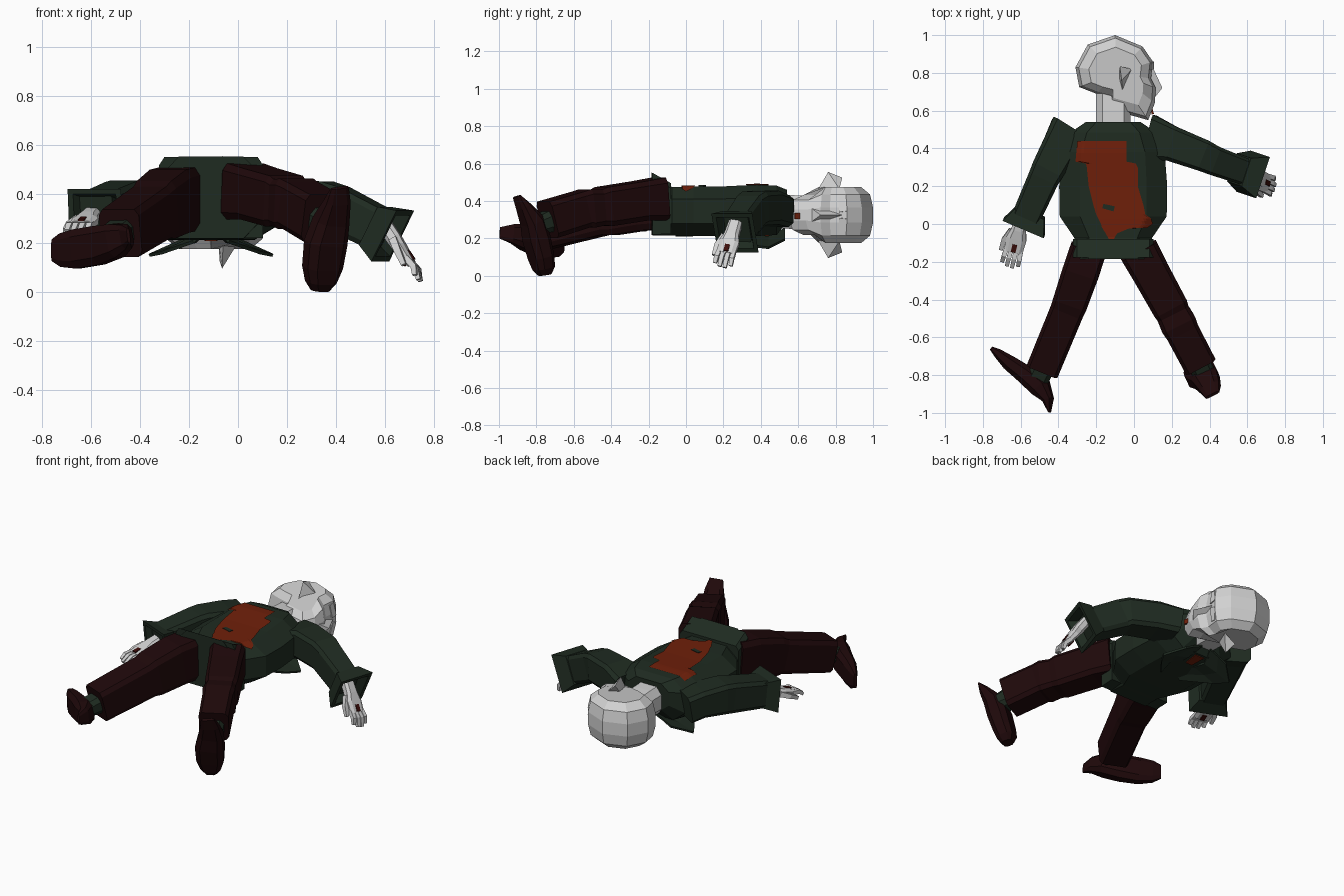
import bpy, bmesh, math
from mathutils import Vector
from mathutils.bvhtree import BVHTree

if "Cube" in bpy.data.objects:
    bpy.data.objects.remove(bpy.data.objects["Cube"])


def material(name, rgb):
    m = bpy.data.materials.new(name)
    m.diffuse_color = (*rgb, 1)
    m.use_nodes = True
    m.node_tree.nodes["Principled BSDF"].inputs["Base Color"].default_value = m.diffuse_color
    return m


COAT = material("dark green cloth", (0.0135, 0.024, 0.015))
TROUSER = material("dark maroon cloth", (0.0135, 0.0025, 0.003))
SKIN = material("pale grey", (0.64, 0.64, 0.64))
STAIN = material("rust red", (0.16, 0.014, 0.003))
WOUND = material("deep red", (0.045, 0.004, 0.003))


def mesh_object(name, verts, faces, mat):
    me = bpy.data.meshes.new(name)
    me.from_pydata(verts, [], faces)
    bm = bmesh.new()
    bm.from_mesh(me)
    bmesh.ops.recalc_face_normals(bm, faces=bm.faces)
    bm.to_mesh(me)
    bm.free()
    me.materials.append(mat)
    ob = bpy.data.objects.new(name, me)
    bpy.context.collection.objects.link(ob)
    return ob


def skin(name, rings, mat):
    """Join a stack of equal rings and cap both ends."""
    n = len(rings[0])
    verts = [p for r in rings for p in r]
    faces = [(i * n + j, i * n + (j + 1) % n, (i + 1) * n + (j + 1) % n, (i + 1) * n + j)
             for i in range(len(rings) - 1) for j in range(n)]
    faces += [tuple(range(n)), tuple(range(len(verts) - n, len(verts)))]
    return mesh_object(name, verts, faces, mat)


OCT = [(1, .5), (.62, 1), (-.62, 1), (-1, .5), (-1, -.5), (-.62, -1), (.62, -1), (1, -.5)]
SQ = [(1, .75), (.8, 1), (-.8, 1), (-1, .75), (-1, -.75), (-.8, -1), (.8, -1), (1, -.75)]
BOX = [(1, 1), (-1, 1), (-1, -1), (1, -1)]


def loft(name, path, mat, up=(0, 0, 1), section=OCT, axis=None):
    """path: (centre, half width, half height) stations."""
    c = [Vector(p[0]) for p in path]
    rings = []
    for i, (p, w, h) in enumerate(path):
        d = Vector(axis) if axis else c[min(i + 1, len(c) - 1)] - c[max(i - 1, 0)]
        d.normalize()
        s = d.cross(Vector(up)).normalized()
        u = s.cross(d)
        rings.append([c[i] + s * a * w + u * b * h for a, b in section])
    return skin(name, rings, mat)


# coat body, from flared hem to collar
cx = -0.11
coat = loft("coat_body", [
    ((cx, -.185, .385), .212, .168), ((cx, -.10, .35), .208, .135),
    ((cx, -.075, .345), .205, .13), ((cx, .04, .345), .283, .132),
    ((cx, .20, .345), .286, .133), ((cx, .38, .35), .272, .137),
    ((cx, .485, .35), .225, .132), ((cx, .54, .375), .145, .085)],
    COAT, axis=(0, 1, 0))
loft("hem_band", [((cx, -.178, .385), .212, .165), ((cx, -.08, .36), .212, .135)],
     COAT, axis=(0, 1, 0), section=[(1, .8), (.9, 1), (-.9, 1), (-1, .8), (-1, -1), (1, -1)])

# lapels hanging open underneath, with a small stain between them
for s, side in ((-1, "left"), (1, "right")):
    rings = []
    for y, a, b, z in ((.53, .03, .15, .20), (.44, .06, .25, .155), (.36, .05, .20, .165), (.20, .02, .07, .21)):
        m = (a + b) / 2
        rings.append([(cx + s * p, y, q) for p, q in (
            (a, z + .045), (m, z + .02), (b, z - .012), (b + .005, z), (m, z + .032), (a, z + .057))])
    skin(side + "_lapel", rings, COAT)
loft("chest_stain", [((cx, .37, .211), .022, .004), ((cx, .47, .216), .032, .004)], STAIN, section=BOX)

# stain: thin sheet laid on the back of the coat
tree = BVHTree.FromPolygons([v.co for v in coat.data.vertices],
                            [tuple(p.vertices) for p in coat.data.polygons])
edges = [(.44, -.30, -.04), (.33, -.31, -.04), (.32, -.255, .01), (.30, -.25, .02), (.20, -.24, .02),
         (.10, -.215, .05), (.05, -.20, .06), (.03, -.19, .09), (.0, -.175, .10), (-.02, -.17, .07),
         (-.025, -.165, -.03), (-.05, -.15, -.09), (-.085, -.13, -.11)]
rows = []
for (y0, l0, r0), (y1, l1, r1) in zip(edges, edges[1:]):
    k = max(1, round((y0 - y1) / .015))
    rows += [(y0 + (y1 - y0) * t / k, l0 + (l1 - l0) * t / k, r0 + (r1 - r0) * t / k) for t in range(k)]
rows.append(edges[-1])
N = 20
pts = []
for y, l, r in rows:
    for j in range(N + 1):
        x = l + (r - l) * j / N
        hit = tree.ray_cast(Vector((x, y, 2)), Vector((0, 0, -1)))[0]
        pts.append((x, y, (hit.z if hit else .45) + .006))
quads = [(i * (N + 1) + j, (i + 1) * (N + 1) + j, (i + 1) * (N + 1) + j + 1, i * (N + 1) + j + 1)
         for i in range(len(rows) - 1) for j in range(N)]
stain = mesh_object("back_stain", pts, quads, STAIN)
if stain.data.polygons[0].normal.z < 0:
    stain.data.flip_normals()
loft("stain_hole", [((-.165, .095, .482), .012, .004), ((-.105, .08, .482), .014, .004)], COAT, section=BOX)

# neck and head (turned sideways, so the profile lies in the xy plane)
loft("neck", [((cx, .45, .345), .095, .09), ((cx, .60, .34), .09, .09), ((cx, .74, .33), .09, .09)], SKIN)
profile = [(-.10, 1.0), (-.245, .95), (-.31, .83), (-.29, .725), (-.20, .69), (-.12, .67), (-.12, .605),
           (.075, .55), (.11, .64), (.115, .72), (.09, .77), (.10, .86), (.045, .94)]
mid = Vector((-.09, .80))
rings = []
for dz, k in ((-.15, .68), (-.11, .92), (-.04, 1), (.04, 1), (.11, .92), (.15, .68)):
    ring = []
    for p in profile:
        q = mid + (Vector(p) - mid) * k
        ring.append((q.x, q.y, .325 + dz * (.72 if p[1] < .66 else 1)))
    rings.append(ring)
skin("head", rings, SKIN)
mesh_object("nose", [(.09, .85, .325), (.15, .72, .325), (.09, .645, .27), (.09, .645, .38)],
            [(0, 1, 2), (0, 3, 1), (1, 3, 2), (0, 2, 3)], SKIN)
for s, side in ((1, "upper"), (-1, "lower")):
    z = lambda d: .325 + s * d
    mesh_object(side + "_ear", [(-.01, .82, z(.14)), (-.06, .69, z(.11)), (-.075, .835, z(.20)),
                                (-.065, .76, z(.23)), (-.08, .76, z(.11))],
                [(0, 2, 3), (0, 3, 1), (1, 3, 4), (4, 3, 2), (0, 4, 2), (0, 1, 4)], SKIN)
    # brow ridge over each eye
    loft(side + "_brow", [((.085, .84, z(.015)), .02, .02), ((.07, .83, z(.095)), .015, .02)],
         SKIN, up=(1, 0, 0), section=BOX)
loft("mouth", [((.096, .595, .305), .014, .006), ((.096, .595, .335), .014, .006)],
     STAIN, up=(1, .3, 0), section=BOX)

# sleeves
loft("left_sleeve", [((-.335, .50, .345), .112, .085), ((-.385, .42, .36), .097, .085),
                     ((-.455, .29, .36), .088, .095), ((-.475, .25, .355), .083, .095),
                     ((-.58, .015, .32), .076, .085)], COAT, section=SQ)
loft("right_sleeve", [((.08, .455, .345), .125, .085), ((.20, .425, .365), .093, .09),
                      ((.36, .365, .36), .084, .09), ((.40, .345, .345), .078, .09),
                      ((.59, .275, .25), .070, .085)], COAT, section=SQ)


def cuff(name, end, axis, w, h):
    e, a = Vector(end), Vector(axis).normalized()
    loft(name, [(e - a * .09, w * .68, h * .75), (e, w, h), (e, w * .8, h * .8),
                (e - a * .07, w * .55, h * .55)], COAT, axis=axis, section=BOX)


cuff("left_cuff", (-.583, -.02, .315), (-.39, -.92, -.1), .118, .105)
cuff("right_cuff", (.632, .262, .228), (.84, -.28, -.46), .115, .117)


def hand(name, wrist, tip, normal, thumb):
    """Palm, four two-part fingers, a thumb and a wound plate."""
    o, t = Vector(wrist), Vector(tip)
    d = (t - o).normalized()
    L = (t - o).length
    s = d.cross(Vector(normal)).normalized()
    u = s.cross(d)
    at = lambda a, b, c=0: o + d * L * a + s * b + u * c
    loft(name + "_palm", [(at(-.25, 0), .036, .03), (at(.1, 0), .04, .03), (at(.3, 0), .054, .026),
                          (at(.62, 0), .05, .018)], SKIN, up=u)
    for i in range(4):
        b = (i - 1.5) * .026
        e = 1 - .07 * abs(i - 1.4)
        loft(f"{name}_finger_{i + 1}", [(at(.55, b), .012, .013), (at(.75, b * 1.08, .008), .012, .012),
                                        (at(e, b * 1.12, -.008), .010, .009)], SKIN, up=u, section=BOX)
    loft(name + "_thumb", [(at(.15, thumb * .035), .018, .016), (at(.4, thumb * .062, -.01), .014, .014),
                           (at(.65, thumb * .066, -.02), .01, .01)], SKIN, up=u, section=BOX)
    for c in (.022, -.024):
        loft(name + "_wound", [(at(.42, 0, c), .013, .004), (at(.6, 0, c), .013, .004)],
             WOUND, up=u, section=BOX)


hand("left_hand", (-.605, -.01, .305), (-.662, -.235, .25), (0, 0, 1), 1)
hand("right_hand", (.625, .25, .235), (.752, .19, .045), (.8, -.1, .5), 1)

# trouser legs, with folds around the knee
loft("left_leg", [((-.24, -.13, .38), .097, .13), ((-.28, -.25, .37), .098, .13),
                  ((-.335, -.41, .335), .093, .12), ((-.35, -.45, .325), .09, .108),
                  ((-.48, -.765, .24), .088, .10)], TROUSER, section=SQ)
loft("right_leg", [((.025, -.14, .41), .105, .115), ((.085, -.25, .40), .10, .105),
                   ((.19, -.44, .37), .096, .105), ((.205, -.47, .365), .09, .096),
                   ((.235, -.53, .36), .096, .103), ((.25, -.56, .355), .09, .097),
                   ((.345, -.74, .30), .088, .10)], TROUSER, section=SQ)

# socks and shoes (the left lies outward, the right points down)
loft("left_sock", [((-.46, -.72, .25), .06, .06), ((-.52, -.84, .22), .06, .045)], COAT)
loft("right_sock", [((.33, -.71, .30), .06, .06), ((.385, -.82, .26), .06, .045)], COAT)
loft("left_shoe", [((-.447, -.996, .23), .03, .006), ((-.455, -.93, .225), .05, .028),
                   ((-.495, -.865, .21), .07, .055), ((-.57, -.80, .19), .08, .05),
                   ((-.66, -.735, .175), .08, .04), ((-.72, -.685, .17), .068, .025),
                   ((-.757, -.657, .17), .045, .010)], TROUSER, up=(.4, .8, 0))
loft("right_shoe", [((.415, -.905, .425), .04, .008), ((.405, -.87, .37), .055, .03),
                    ((.38, -.82, .29), .072, .055), ((.358, -.80, .20), .085, .06),
                    ((.345, -.775, .10), .08, .055), ((.338, -.76, .04), .06, .05),
                    ((.335, -.755, .005), .035, .03)], TROUSER, up=(-.4, .8, 0))
